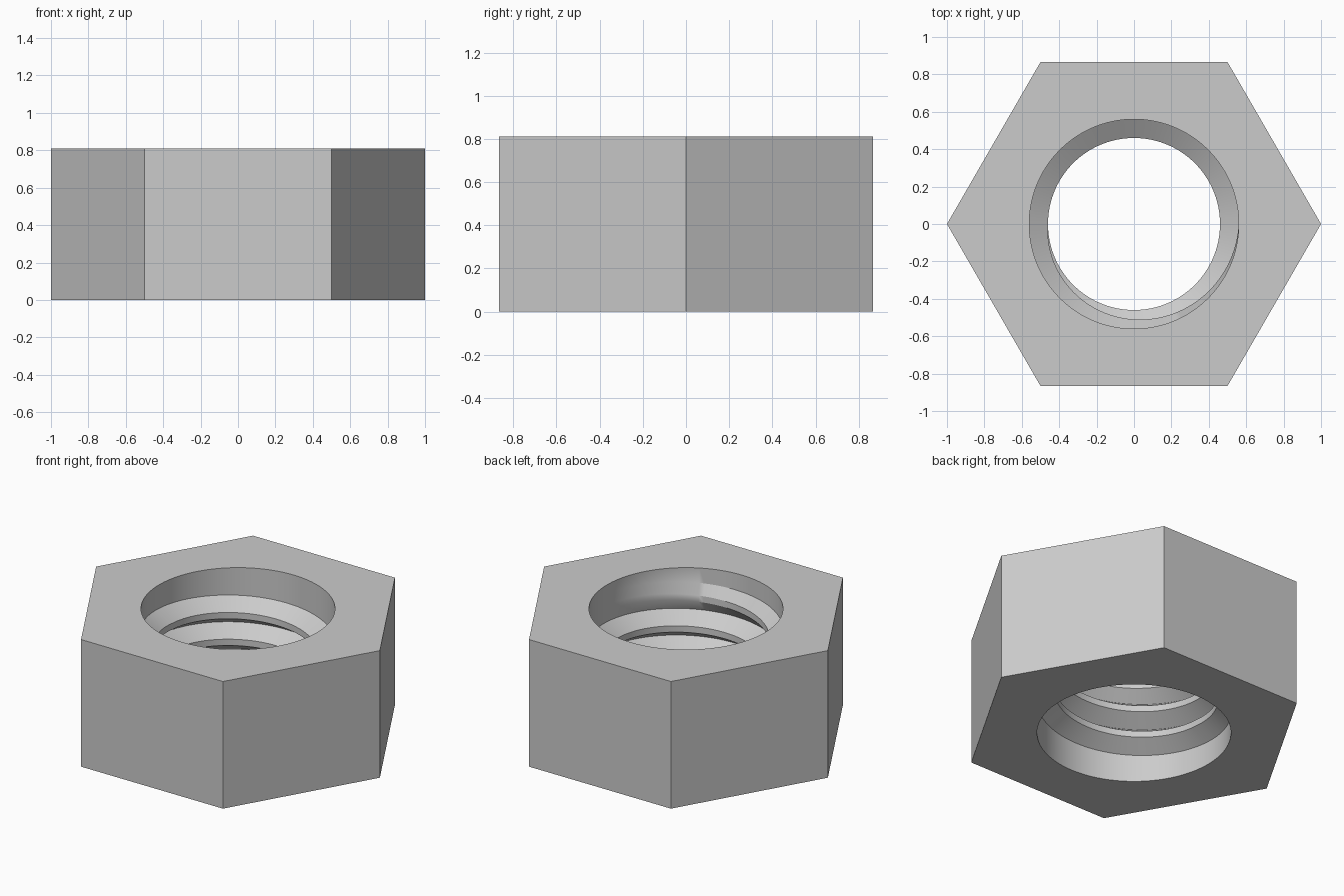
import bpy, bmesh, math

cube = bpy.data.objects.get("Cube")
if cube:
    bpy.data.objects.remove(cube)

HEIGHT = 0.81
BORE, DEPTH = 0.56, 0.10        # bore radius and thread depth
PITCH, TURNS, CREST = 0.17, 3, 0.04
STEPS = 120                     # columns around, a multiple of six
START = (HEIGHT - PITCH * TURNS) / 2


def hex_radius(angle):
    """Distance from the axis to the hexagon at an angle."""
    local = angle % (math.pi / 3) - math.pi / 6
    return math.cos(math.pi / 6) / math.cos(local)


def thread_depth(turn):
    """Full depth, fading to nothing over the first and last half turn."""
    return DEPTH * max(0, min(1, 2 * turn, 2 * (TURNS - turn)))


def section(step):
    """Closed radius and height outline of the nut at one column."""
    fraction = step / STEPS
    outer = hex_radius(2 * math.pi * (step % STEPS) / STEPS)
    outline = [(outer, 0), (BORE, 0)]
    for k in range(TURNS):
        turn = k + fraction
        middle = START + PITCH * turn
        inner = BORE - thread_depth(turn)
        outline += [(BORE, middle - PITCH / 2),
                    (inner, middle - CREST / 2),
                    (inner, middle + CREST / 2)]
    outline += [(BORE, middle + PITCH / 2), (BORE, HEIGHT), (outer, HEIGHT)]
    return outline


# Threaded hexagonal body
bm = bmesh.new()
columns = []
for step in range(STEPS + 1):
    angle = 2 * math.pi * step / STEPS
    columns.append([bm.verts.new((r * math.cos(angle), r * math.sin(angle), z))
                    for r, z in section(step)])
for a, b in zip(columns, columns[1:]):
    for i in range(len(a)):
        j = (i + 1) % len(a)
        bm.faces.new((a[i], a[j], b[j], b[i]))
bmesh.ops.remove_doubles(bm, verts=bm.verts, dist=0.0001)
bmesh.ops.recalc_face_normals(bm, faces=bm.faces)

mesh = bpy.data.meshes.new("hex_nut")
bm.to_mesh(mesh)
bm.free()
nut = bpy.data.objects.new("hex_nut", mesh)
bpy.context.collection.objects.link(nut)

# Plain grey metal
grey = bpy.data.materials.new("grey_metal")
grey.use_nodes = True
color = (0.6, 0.6, 0.6, 1)
grey.diffuse_color = color
grey.node_tree.nodes["Principled BSDF"].inputs["Base Color"].default_value = color
mesh.materials.append(grey)

bpy.ops.object.select_all(action='DESELECT')
nut.select_set(True)
bpy.context.view_layer.objects.active = nut
bpy.ops.object.shade_smooth_by_angle(angle=math.radians(28))
